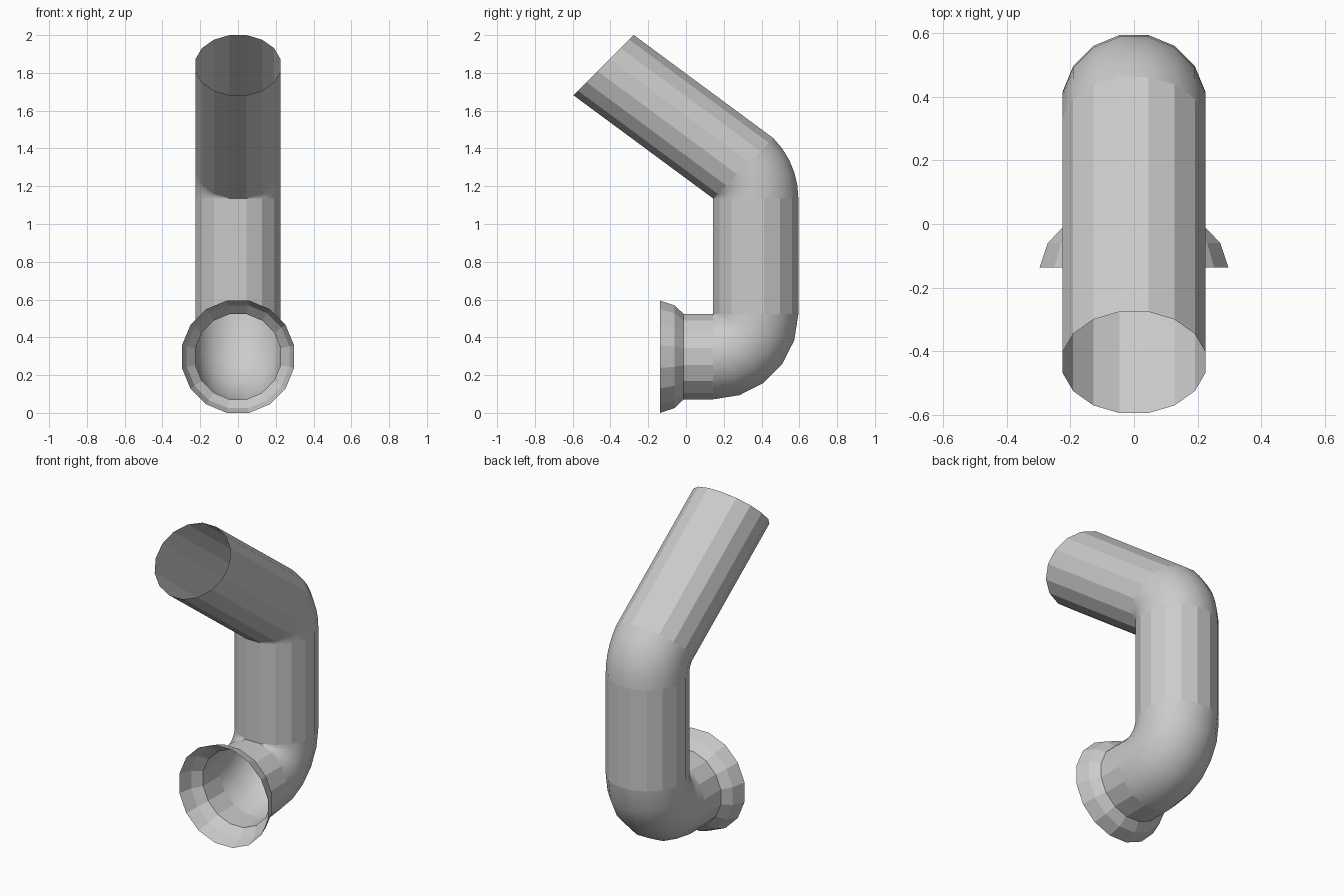
import bpy, bmesh
from math import sin, cos, pi, radians
from mathutils import Vector

if "Cube" in bpy.data.objects:
    bpy.data.objects.remove(bpy.data.objects["Cube"])

SIDES = 16
R = 0.23                       # pipe radius
A = R * cos(pi / SIDES)        # half width across the flats
PY, Z1, Z2 = 0.1438, 0.523, 1.135   # bend pivots (y, lower z, upper z)


def ring(y, z, turn, r=R):
    """16-sided ring around (y, z), tilted by the turn angle in degrees."""
    t = radians(turn)
    n = Vector((0, sin(t), -cos(t)))
    c = Vector((0, y, z))
    angles = [(k + 0.5) * 2 * pi / SIDES for k in range(SIDES)]
    return [c + r * (Vector((cos(a), 0, 0)) + sin(a) * n) for a in angles]


def bend_ring(pz, turn):
    t = radians(turn)
    return ring(PY + A * sin(t), pz - A * cos(t), turn)


def loft(name, rings, smooth=False):
    bm = bmesh.new()
    loops = [[bm.verts.new(p) for p in r] for r in rings]
    for a, b in zip(loops, loops[1:]):
        for k in range(SIDES):
            j = (k + 1) % SIDES
            f = bm.faces.new((a[k], a[j], b[j], b[k]))
            f.smooth = smooth
    # the inside of each bend pinches to one edge
    bmesh.ops.remove_doubles(bm, verts=bm.verts, dist=0.0005)
    me = bpy.data.meshes.new(name)
    bm.to_mesh(me)
    bm.free()
    ob = bpy.data.objects.new(name, me)
    bpy.context.collection.objects.link(ob)
    return ob


zc = Z1 - A                    # height of the inlet axis

# flared mouth and short inlet
loft("flared_mouth", [ring(-0.137, zc, 0, 0.303),
                      ring(-0.06, zc, 0, 0.277),
                      ring(-0.012, zc, 0)])
loft("inlet_pipe", [ring(-0.012, zc, 0), bend_ring(Z1, 0)])

# lower right-angle bend
loft("lower_elbow", [bend_ring(Z1, 18 * i) for i in range(6)], smooth=True)

# upright pipe
loft("riser_pipe", [bend_ring(Z1, 90), bend_ring(Z2, 90)])

# upper 45 degree bend
loft("upper_elbow", [bend_ring(Z2, 90 + 9 * i) for i in range(6)], smooth=True)

# slanted outlet, its open end parallel to the end of the bend
start = bend_ring(Z2, 135)
loft("outlet_pipe", [start, [p + Vector((0, -0.739, 0.546)) for p in start]])
